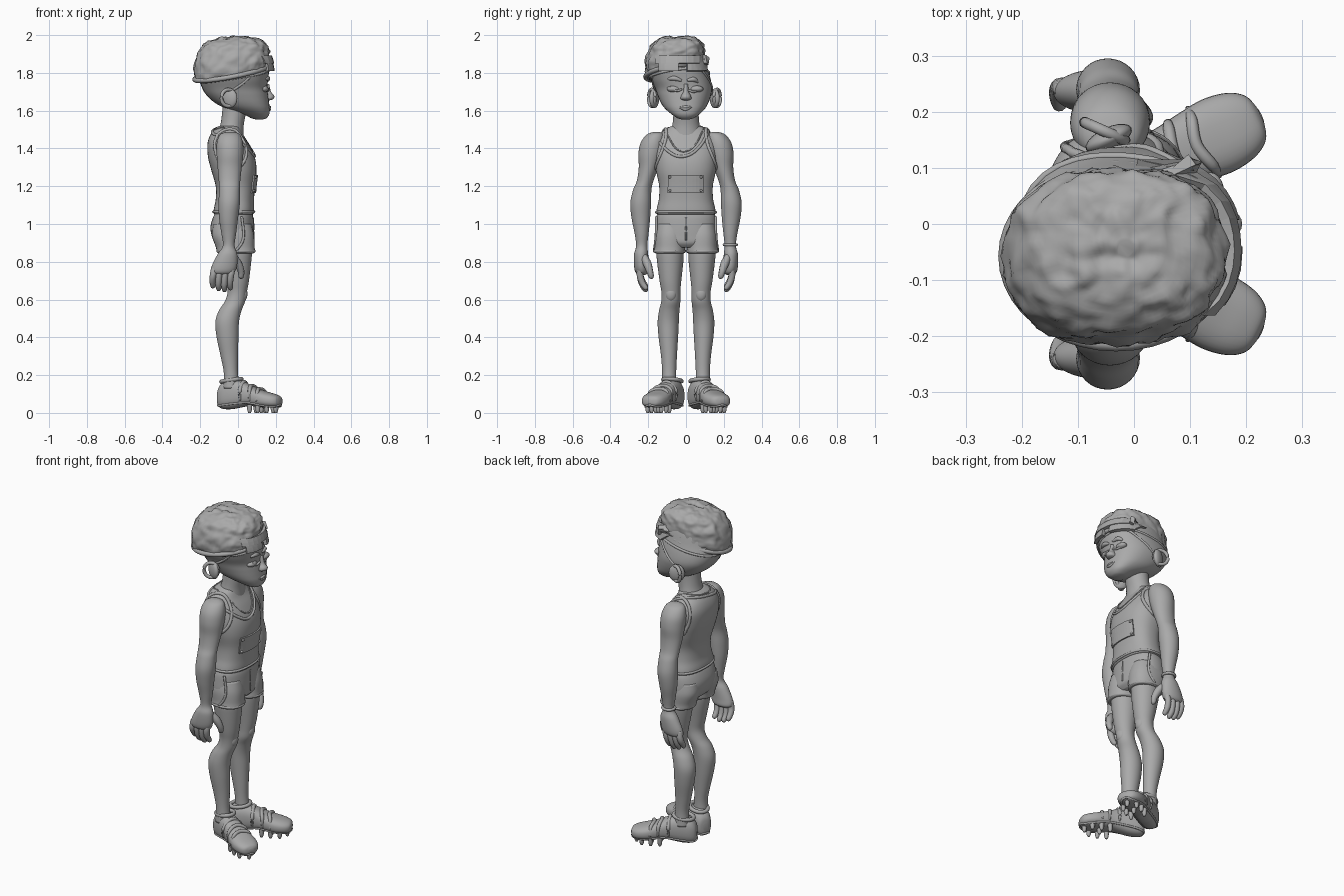
import bpy, bmesh, math
from mathutils import Vector, Matrix, noise
from mathutils.bvhtree import BVHTree

if "Cube" in bpy.data.objects:
    bpy.data.objects.remove(bpy.data.objects["Cube"], do_unlink=True)

clay = bpy.data.materials.new("clay_grey")
clay.use_nodes = True
GREY = (0.4, 0.4, 0.4, 1)
clay.diffuse_color = GREY
clay.node_tree.nodes["Principled BSDF"].inputs["Base Color"].default_value = GREY


def add(name, verts, faces, side=1, smooth=True):
    """Make a mesh object; side=-1 mirrors it across y."""
    mesh = bpy.data.meshes.new(name)
    mesh.from_pydata([(x, y * side, z) for x, y, z in verts], [], faces)
    bm = bmesh.new()
    bm.from_mesh(mesh)
    bmesh.ops.recalc_face_normals(bm, faces=bm.faces)
    bm.to_mesh(mesh)
    bm.free()
    for p in mesh.polygons:
        p.use_smooth = smooth
    mesh.materials.append(clay)
    obj = bpy.data.objects.new(name, mesh)
    bpy.context.collection.objects.link(obj)
    return obj


def spline(rows, steps):
    """Catmull-Rom through tuples of any length."""
    out = []
    for i in range(len(rows) - 1):
        p0, p1, p2, p3 = (rows[min(max(k, 0), len(rows) - 1)] for k in range(i - 1, i + 3))
        for s in range(steps):
            t = s / steps
            out.append([0.5 * (2 * b + (c - a) * t + (2 * a - 5 * b + 4 * c - d) * t * t
                               + (3 * b - a - 3 * c + d) * t ** 3)
                        for a, b, c, d in zip(p0, p1, p2, p3)])
    return out + [list(rows[-1])]


def skin(name, rings, side=1, closed=False):
    n, count = len(rings[0]), len(rings)
    faces = [(i * n + j, i * n + (j + 1) % n, (i + 1) % count * n + (j + 1) % n, (i + 1) % count * n + j)
             for i in range(count if closed else count - 1) for j in range(n)]
    if not closed:
        faces += [tuple(range(n)), tuple(range((count - 1) * n, count * n))]
    return add(name, [v for r in rings for v in r], faces, side)


def loft(name, rows, side=1, power=2, segs=32, steps=5, shape=None):
    """Rows are (z, x_min, x_max, y_min, y_max), or (z, x_min, x_max, half_y)."""
    rows = [r if len(r) == 5 else (*r[:3], -r[3], r[3]) for r in rows]
    rings = []
    for z, x0, x1, y0, y1 in spline(rows, steps):
        ring = []
        for k in range(segs):
            a = math.tau * k / segs
            c, s = (math.copysign(abs(f) ** (2 / power), f) for f in (math.cos(a), math.sin(a)))
            v = Vector(((x0 + x1 + (x1 - x0) * c) / 2, (y0 + y1 + (y1 - y0) * s) / 2, z))
            ring.append(shape(v) if shape else v)
        rings.append(ring)
    return skin(name, rings, side)


def tube(name, pts, radii, side=1, closed=False, segs=10):
    """Round tube through points with a radius at each."""
    if not isinstance(radii, (list, tuple)):
        radii = [radii] * len(pts)
    rows = [(*p, r) for p, r in zip(pts, radii)]
    path = rows if closed else spline(rows, 5)
    rings, n = [], len(path)
    for i, p in enumerate(path):
        a, b = (path[(i - 1) % n], path[(i + 1) % n]) if closed else (path[max(i - 1, 0)], path[min(i + 1, n - 1)])
        q = (Vector(b[:3]) - Vector(a[:3])).to_track_quat('Z', 'Y')
        rings.append([Vector(p[:3]) + q @ Vector((math.cos(t), math.sin(t), 0)) * p[3]
                      for t in (math.tau * k / segs for k in range(segs))])
    return skin(name, rings, side, closed)


def ball(name, centre, size, side=1, turn=0):
    bm = bmesh.new()
    bmesh.ops.create_uvsphere(bm, u_segments=20, v_segments=12, radius=1)
    bm.transform(Matrix.Translation(centre) @ Matrix.Rotation(turn, 4, 'Z') @ Matrix.Diagonal((*size, 1)))
    obj = add(name, [v.co for v in bm.verts], [[v.index for v in f.verts] for f in bm.faces], side)
    bm.free()
    return obj


def surface(obj):
    return BVHTree.FromPolygons([v.co for v in obj.data.vertices], [p.vertices for p in obj.data.polygons])


def wrap(tree, pts):
    return [tree.find_nearest(Vector(p))[0] for p in pts]


def oval(centre, u, v, n=40):
    return [Vector(centre) + Vector(u) * math.cos(math.tau * k / n) + Vector(v) * math.sin(math.tau * k / n)
            for k in range(n)]


def plate(name, tree, y0, y1, z0, z1, off, thick, n=10):
    """Sheet draped on the front of a surface."""
    verts = []
    for i in range(n + 1):
        for j in range(n + 1):
            p = Vector((1, y0 + (y1 - y0) * i / n, z0 + (z1 - z0) * j / n))
            hit = tree.ray_cast(p, Vector((-1, 0, 0)))[0] or tree.find_nearest(Vector((0.1, p.y, p.z)))[0]
            verts.append((hit.x + off, p.y, p.z))
    m = n + 1
    faces = [(i * m + j, i * m + m + j, i * m + m + j + 1, i * m + j + 1) for i in range(n) for j in range(n)]
    obj = add(name, verts, faces, smooth=False)
    mod = obj.modifiers.new("thickness", 'SOLIDIFY')
    mod.thickness, mod.offset = thick, 0
    return obj


# Head, leaning slightly to its right
head = loft("head", [(1.553, .1, .13, -.02, .015), (1.56, .07, .15, -.045, .04), (1.58, .03, .165, -.075, .07),
                     (1.61, -.06, .168, -.11, .1), (1.64, -.12, .165, -.132, .118), (1.68, -.165, .16, -.15, .132),
                     (1.72, -.19, .155, -.165, .138), (1.77, -.205, .16, -.19, .13), (1.82, -.2, .163, -.2, .115),
                     (1.9, -.18, .14, -.18, .09), (1.95, -.1, .1, -.12, .05)], power=2.3)
face = surface(head)
loft("neck", [(1.46, -.12, .03, .09), (1.52, -.095, .03, .073), (1.58, -.085, .04, .067), (1.66, -.08, .05, .067)])


# Textured hair with a rolled edge
def lean(v):
    fade = max(0, min(1, (2 - v.z) / 0.17))
    return Vector((v.x, v.y, v.z + (0.19 * v.x + 0.15 * (v.y + 0.05)) * fade))


def curly(v):
    n = noise.noise(v * 24) * 0.012 + noise.noise(v * 48) * 0.005
    mid = Vector((-0.03, -0.055, 1.86))
    return lean(v + (v - mid).normalized() * n)


loft("hair", [(1.795, -.19, .13, -.18, .08), (1.805, -.22, .15, -.205, .09), (1.85, -.23, .163, -.215, .1),
              (1.9, -.222, .163, -.208, .098), (1.945, -.2, .15, -.19, .09), (1.975, -.15, .11, -.155, .07),
              (1.99, -.08, .05, -.1, .03), (1.992, -.03, .0, -.06, -.03)], power=2.4, segs=80, steps=7, shape=curly)
tube("hair_edge", [lean(p) for p in oval((-.032, -.057, 1.81), (.197, 0, 0), (0, .157, 0))], .013, closed=True)

# Facial features
loft("nose", [(1.655, .14, .17, .015), (1.662, .13, .188, .028), (1.678, .13, .192, .026),
              (1.7, .13, .175, .015), (1.74, .12, .165, .012)], segs=20)
for y, tag in ((-.065, "right"), (.055, "left")):
    ball(tag + "_eye", (.136, y, 1.715), (.025, .037, .018))
    tube(tag + "_eyelid", [p + Vector((.006, 0, 0)) for p in wrap(face, [
        (.2, y - .04, 1.715), (.2, y, 1.708), (.2, y + .04, 1.715)])], .006)
    tube(tag + "_eyebrow", wrap(face, [(.2, y - .045, 1.757), (.2, y, 1.765), (.2, y + .045, 1.755)]),
         [.006, .013, .006])
for z in (1.607, 1.622):
    tube("lip", wrap(face, [(.2, -.045, 1.618), (.2, 0, z), (.2, .04, 1.622)]), [.003, .008, .003])
for y, side in ((.152, 1), (.168, -1)):
    ball("ear", (-.045, y, 1.665), (.045, .02, .052), side, .45)
    tube("ear_rim", oval((-.052, y + .013, 1.668), (-.036, .016, 0), (0, 0, .044), 24), .01, side, True)

# Goggles pushed up on the forehead, with strap
plate("goggle_frame", face, -.155, .115, 1.848, 1.888, .022, .026)
for y0, y1 in ((-.14, -.04), (.005, .105)):
    plate("goggle_lens", face, y0, y1, 1.81, 1.875, .02, .02)
for side, y in ((1, .12), (-1, .19)):
    strap = wrap(face, [(.15, y * side * .8, 1.84), (.1, y * side, 1.8), (.02, y * side, 1.73), (-.04, y * side, 1.69)])
    tube("goggle_strap", strap, .007)
tube("head_band", wrap(face, oval((-.025, -.035, 1.785), (.19, 0, .035), (0, .17, .02))), .007, closed=True)

# Vest
vest = loft("vest", [(1.05, -.11, .07, .14), (1.055, -.128, .083, .157), (1.08, -.128, .085, .155),
                     (1.13, -.118, .085, .144), (1.2, -.118, .09, .142), (1.28, -.14, .098, .158),
                     (1.35, -.158, .09, .165), (1.42, -.162, .06, .165), (1.47, -.148, .03, .142),
                     (1.505, -.122, .015, .105), (1.52, -.1, .01, .07)], power=2.4, segs=48)
cloth = surface(vest)
tube("neckline", wrap(cloth, oval((-.03, 0, 1.44), (.13, 0, -.075), (0, .1, .03))), .008, closed=True)
tube("vest_hem", wrap(cloth, oval((-.022, 0, 1.065), (.12, 0, 0), (0, .18, 0))), .007, closed=True)
tube("necklace", wrap(cloth, oval((-.03, 0, 1.46), (.12, 0, -.07), (0, .075, .02))), .004, closed=True)
plate("race_bib", cloth, -.095, .09, 1.165, 1.26, .005, .008)
for y in (-.085, .08):
    for z in (1.177, 1.248):
        ball("bib_pin", (cloth.ray_cast(Vector((1, y, z)), Vector((-1, 0, 0)))[0].x + .01, y, z), (.007, .007, .007))

# Shorts body
shorts = loft("shorts", [(1.075, -.11, .07, .14), (1.04, -.13, .08, .157), (.99, -.145, .083, .163),
                         (.94, -.14, .083, .165), (.9, -.12, .08, .16), (.875, -.08, .06, .12)], power=2.3, segs=40)
tube("fly_seam", wrap(surface(shorts), [(.2, 0, 1.05), (.2, .004, .97), (.2, 0, .9)]), .004)

for side, tag in ((1, "left_"), (-1, "right_")):
    # Shorts leg and side trim
    loft(tag + "shorts_leg", [(1.0, -.13, .07, .02, .155), (.94, -.138, .085, .004, .167), (.88, -.118, .088, .004, .167),
                              (.848, -.108, .088, .006, .168), (.845, -.08, .06, .03, .145)], side, 2.3)
    tube(tag + "shorts_hem", oval((-.01, .087, .856), (.096, 0, 0), (0, .08, 0)), .008, side, True)
    tube(tag + "shorts_trim", [(.02, .158, 1.04), (.03, .158, .95), (.02, .163, .9), (-.01, .168, .86)], .007, side)
    # Leg
    loft(tag + "leg", [(.95, -.1, .07, .015, .15), (.86, -.093, .074, .012, .157), (.8, -.085, .07, .014, .153),
                       (.7, -.065, .058, .025, .14), (.64, -.055, .047, .03, .13), (.59, -.07, .038, .03, .131),
                       (.54, -.102, .018, .035, .143), (.48, -.12, .005, .038, .15), (.4, -.113, .002, .042, .145),
                       (.3, -.092, .0, .048, .132), (.21, -.075, .0, .052, .126), (.13, -.08, .01, .05, .13)], side)
    ball(tag + "kneecap", (.028, .08, .63), (.022, .03, .04), side)
    # Arm and palm
    loft(tag + "arm", [(1.488, -.06, -.02, .14, .17), (1.473, -.095, .01, .115, .208), (1.43, -.112, .026, .11, .24),
                       (1.37, -.113, .028, .12, .252), (1.3, -.108, .02, .145, .25), (1.23, -.102, .012, .172, .26),
                       (1.18, -.1, .01, .183, .28), (1.11, -.103, .01, .185, .295), (1.03, -.1, .0, .19, .288),
                       (.95, -.088, -.01, .198, .272), (.885, -.08, -.018, .205, .264), (.84, -.108, -.004, .2, .275),
                       (.78, -.138, -.005, .2, .275), (.745, -.142, -.018, .2, .268), (.73, -.12, -.04, .215, .25)], side)
    armhole = oval((-.05, .145, 1.395), (.095, -.02, 0), (0, -.03, .115))
    tube(tag + "armhole", wrap(cloth, [(x, y * side, z) for x, y, z in armhole]), .009, closed=True)
    # Fingers and thumb
    for k in range(4):
        x, drop = -.125 + .031 * k, (.01, -.005, -.01, .0)[k]
        tube(tag + "finger", [(x, .24, .77), (x - .006, .243, .73), (x - .01, .232, .69 + drop),
                              (x - .008, .212, .66 + drop), (x - .007, .206, .652 + drop)],
             [.018, .018, .0165, .013, .004], side)
    tube(tag + "thumb", [(-.03, .225, .83), (.0, .205, .79), (.016, .192, .75), (.016, .184, .72), (.014, .182, .71)],
         [.02, .022, .018, .014, .004], side)

    # Shoe, lofted along its length and turned out
    place = Matrix.Translation((-.103, .04, 0)) @ Matrix.Rotation(math.radians(25), 4, 'Z')

    def lay(v):
        return place @ Vector((v.z, v.y, v.x))

    shoe = loft(tag + "shoe", [(0, .05, .1, .015), (.008, .03, .135, .036), (.035, .02, .165, .05),
                               (.08, .02, .178, .055), (.13, .028, .172, .056), (.18, .036, .15, .058),
                               (.23, .032, .128, .065), (.28, .028, .112, .07), (.325, .028, .1, .062),
                               (.353, .035, .088, .043), (.363, .05, .072, .015)], side, 2.5, shape=lay)
    upper = surface(shoe)

    def on_shoe(pts):
        return wrap(upper, [(p.x, p.y * side, p.z) for p in (place @ Vector(q) for q in pts)])

    for u in (.15, .205, .25):
        tube(tag + "shoe_strap", on_shoe([(u, -.07, .06), (u, -.05, .12), (u + .01, 0, .19), (u, .05, .12), (u, .07, .06)]),
             [.005, .01, .011, .01, .005])
    tube(tag + "shoe_collar", [place @ p for p in oval((.075, 0, .172), (.055, 0, .008), (0, .047, 0))], .011, side, True)
    sole = [place @ p for p in oval((.18, 0, .042), (.178, 0, 0), (0, .063, 0))]
    tube(tag + "sole_edge", wrap(upper, [(p.x, p.y * side, p.z) for p in sole]), .006, closed=True)
    for u, v in ((.2, -.04), (.2, .04), (.25, -.045), (.25, .0), (.25, .045), (.3, -.04), (.3, .04), (.335, 0)):
        p = place @ Vector((u, v, 0))
        tube(tag + "stud", [(p.x, p.y, .045), (p.x, p.y, .015), (p.x, p.y, 0)], [.014, .012, .007], side)
tube("wristband", oval((-.05, .235, .89), (.034, 0, 0), (0, .033, 0), 24), .008, closed=True)
